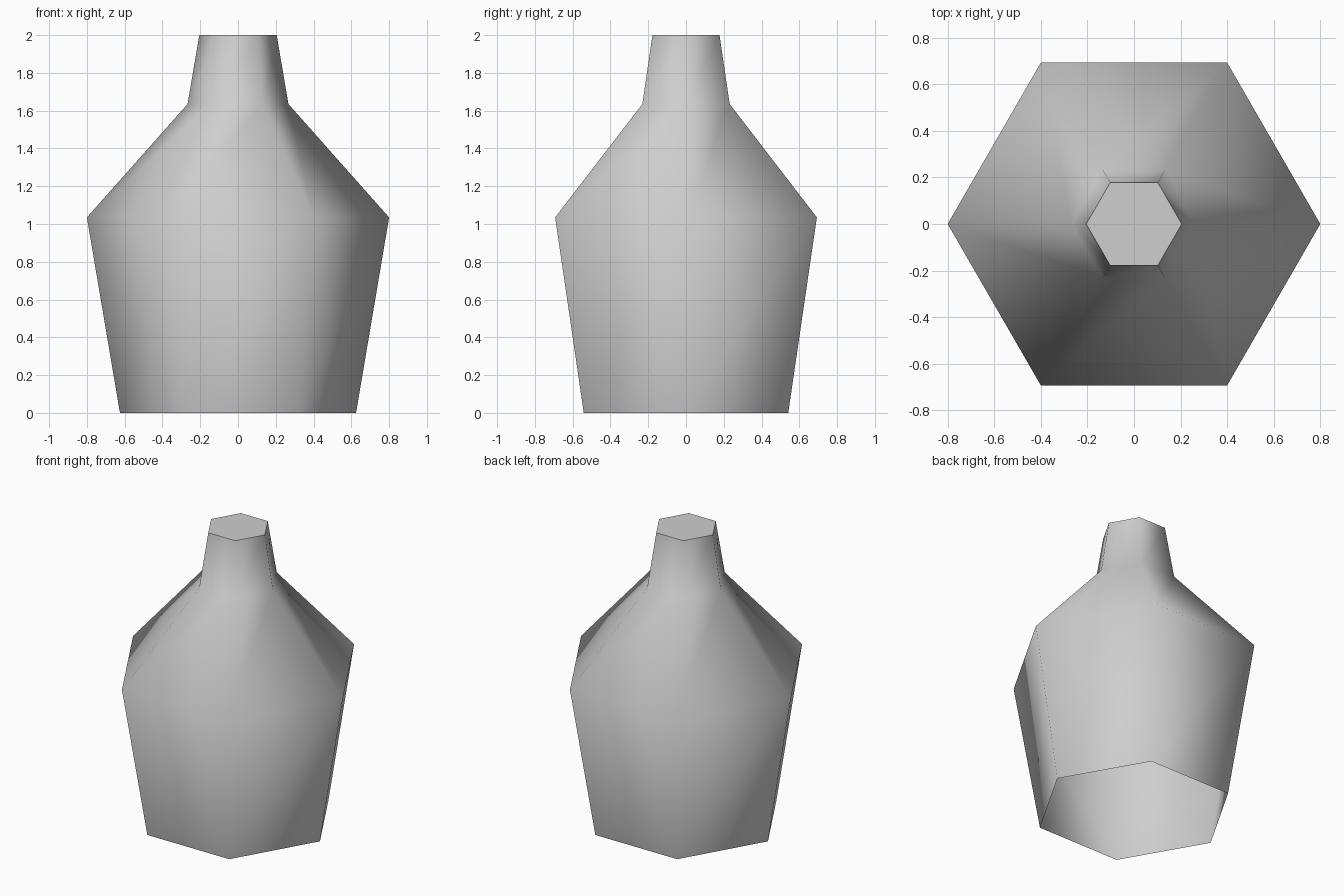
import bpy, bmesh
from math import cos, sin, tau

# Remove the default object
if "Cube" in bpy.data.objects:
    bpy.data.objects.remove(bpy.data.objects["Cube"], do_unlink=True)

SIDES = 6
PROFILE = [(0.625, 0.0), (0.80, 1.035), (0.267, 1.635), (0.205, 2.0)]  # radius, height

# Plain grey material
grey = bpy.data.materials.new("plain_grey")
grey.use_nodes = True
grey.diffuse_color = (0.62, 0.62, 0.62, 1)
grey.node_tree.nodes["Principled BSDF"].inputs["Base Color"].default_value = grey.diffuse_color

# Bottle body: hexagonal rings joined by smooth walls, open underneath
bm = bmesh.new()
rings = [[bm.verts.new((r * cos(tau * i / SIDES), r * sin(tau * i / SIDES), z))
          for i in range(SIDES)] for r, z in PROFILE]
for low, high in zip(rings, rings[1:]):
    for i in range(SIDES):
        j = (i + 1) % SIDES
        bm.faces.new((low[i], low[j], high[j], high[i])).smooth = True

# Flat top with a crisp rim
top = bm.faces.new(rings[-1])
top.smooth = False
for edge in top.edges:
    edge.smooth = False

mesh = bpy.data.meshes.new("bottle")
bm.to_mesh(mesh)
bm.free()
mesh.materials.append(grey)
bottle = bpy.data.objects.new("bottle", mesh)
bpy.context.collection.objects.link(bottle)
